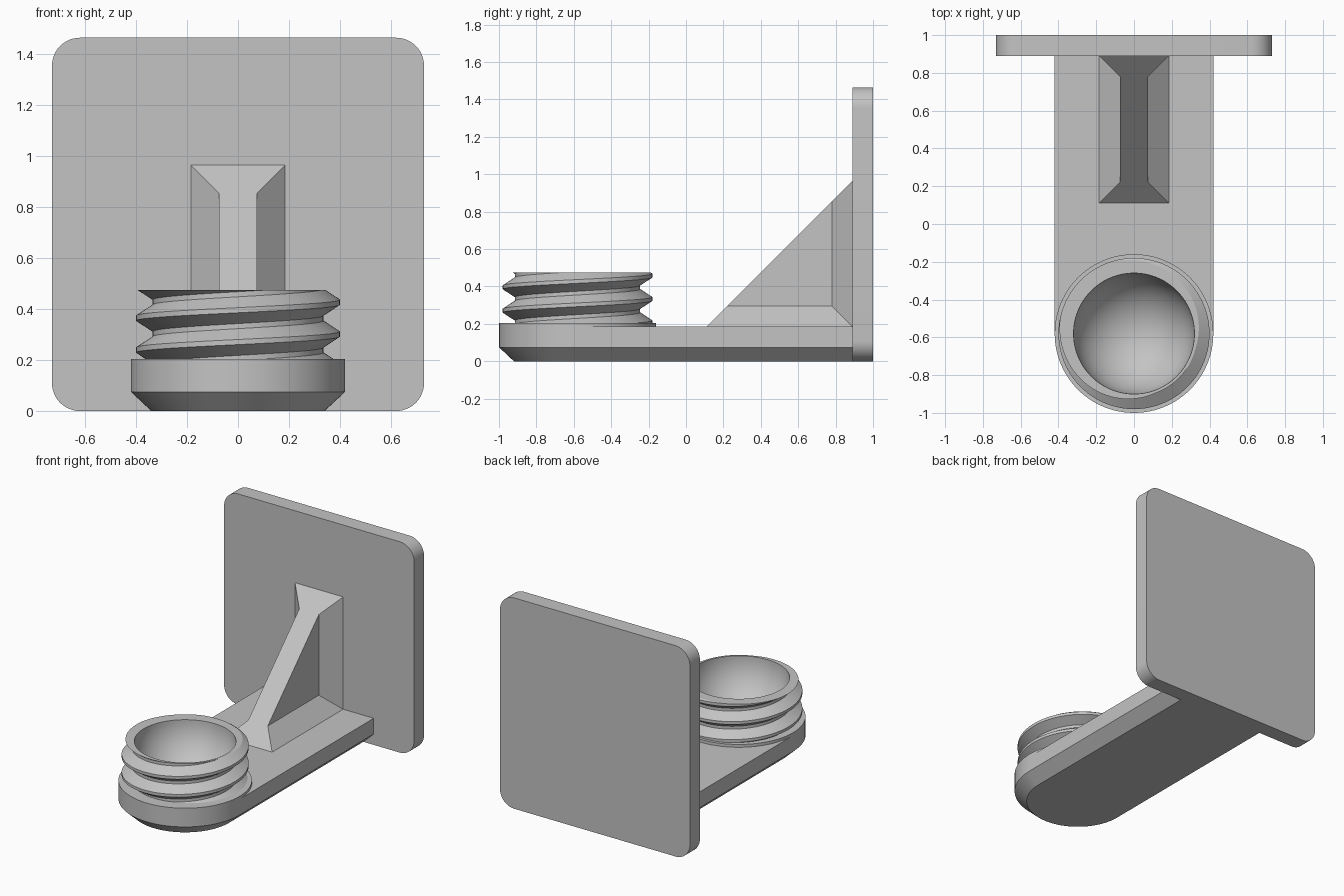
import bpy, bmesh, math

if "Cube" in bpy.data.objects:
    bpy.data.objects.remove(bpy.data.objects["Cube"])

grey = bpy.data.materials.new("light_grey")
grey.diffuse_color = (0.55, 0.55, 0.55, 1)
grey.use_nodes = True
grey.node_tree.nodes["Principled BSDF"].inputs["Base Color"].default_value = grey.diffuse_color
CY = -0.58          # y of the socket centre


def finish(name, bm):
    bmesh.ops.remove_doubles(bm, verts=bm.verts, dist=1e-5)
    bmesh.ops.dissolve_degenerate(bm, edges=bm.edges, dist=1e-5)
    bmesh.ops.recalc_face_normals(bm, faces=bm.faces)
    me = bpy.data.meshes.new(name)
    bm.to_mesh(me)
    bm.free()
    me.materials.append(grey)
    ob = bpy.data.objects.new(name, me)
    bpy.context.collection.objects.link(ob)
    bpy.ops.object.select_all(action='DESELECT')
    ob.select_set(True)
    bpy.context.view_layer.objects.active = ob
    bpy.ops.object.shade_smooth_by_angle(angle=math.radians(28))
    return ob


def loft(name, rings):
    """Closed solid through matching rings of points."""
    bm = bmesh.new()
    vs = [[bm.verts.new(p) for p in r] for r in rings]
    n = len(vs[0])
    for a, b in zip(vs, vs[1:]):
        for i in range(n):
            j = (i + 1) % n
            bm.faces.new((a[i], a[j], b[j], b[i]))
    bm.faces.new(vs[0][::-1])
    bm.faces.new(vs[-1])
    return finish(name, bm)


def arc(cx, cy, r, a0, a1, n):
    return [(cx + r * math.cos(a0 + (a1 - a0) * i / n),
             cy + r * math.sin(a0 + (a1 - a0) * i / n)) for i in range(n + 1)]


# Back plate with rounded corners
R, W, H = 0.11, 0.73, 1.465
outline = []
for k, (x, z) in enumerate([(W - R, H - R), (R - W, H - R), (R - W, R), (W - R, R)]):
    outline += arc(x, z, R, k * math.pi / 2, (k + 1) * math.pi / 2, 12)
loft("back_plate", [[(x, y, z) for x, z in outline] for y in (0.89, 1.0)])


# Arm with round front end and chamfered underside
def stadium(r, z):
    return [(x, y, z) for x, y in [(r, 0.89), (-r, 0.89)]
            + arc(0, CY, r, math.pi, 2 * math.pi, 48)]


arm = loft("arm", [stadium(0.34, 0), stadium(0.42, 0.075), stadium(0.42, 0.185)])

# Raised collar under the thread
ring = arc(0, CY, 0.42, 0, 2 * math.pi, 96)[:-1]
collar = loft("collar", [[(x, y, z) for x, y in ring] for z in (0.185, 0.205)])

# Rib with 45 degree flares where it meets the arm and plate
bm = bmesh.new()
side = {}
for s in (-1, 1):
    inner = [(0.22, 0.295), (0.78, 0.295), (0.78, 0.855)]
    outer = [(0.11, 0.185), (0.89, 0.185), (0.89, 0.965)]
    i = [bm.verts.new((s * 0.075, y, z)) for y, z in inner]
    o = [bm.verts.new((s * 0.185, y, z)) for y, z in outer]
    bm.faces.new(i)
    bm.faces.new((i[0], i[1], o[1], o[0]))
    bm.faces.new((i[1], i[2], o[2], o[1]))
    side[s] = (i, o)
(li, lo), (ri, ro) = side[-1], side[1]
bm.faces.new((lo[0], ro[0], ri[0], ri[2], ro[2], lo[2], li[2], li[0]))
bm.faces.new((lo[0], lo[1], ro[1], ro[0]))
bm.faces.new((lo[1], lo[2], ro[2], ro[1]))
finish("rib", bm)

# Threaded socket: helical outside, flat rim, spherical bowl inside
PITCH, CREST, ROOT, FLAT = 0.125, 0.40, 0.335, 0.01
ZLO, ZHI, BOWL, N = 0.195, 0.475, 0.32, 120


def thread_radius(z, shift):
    d = abs((z - shift + PITCH / 2) % PITCH - PITCH / 2)   # distance from crest
    t = (d - FLAT) / (PITCH / 2 - 2 * FLAT)
    return CREST + (ROOT - CREST) * min(1, max(0, t))


def column(theta):
    shift = 0.302 + PITCH * theta / (2 * math.pi)
    pts = [(0, 0.1), (ROOT, 0.1)]
    for k in range(-3, 4):
        for off in (-FLAT, FLAT, PITCH / 2 - FLAT, PITCH / 2 + FLAT):
            z = min(ZHI, max(ZLO, shift + k * PITCH + off))
            pts.append((thread_radius(z, shift), z))
    for j in range(25):
        a = j / 24 * math.pi / 2
        pts.append((BOWL * math.cos(a), ZHI - BOWL * math.sin(a)))
    return [(r * math.cos(theta), CY + r * math.sin(theta), z) for r, z in pts]


bm = bmesh.new()
cols = [[bm.verts.new(p) for p in column(2 * math.pi * i / N)] for i in range(N + 1)]
for a, b in zip(cols, cols[1:]):
    for j in range(len(a) - 1):
        bm.faces.new((a[j], b[j], b[j + 1], a[j + 1]))
finish("threaded_socket", bm)

# Clear the bowl space out of the arm and collar
bpy.ops.mesh.primitive_uv_sphere_add(segments=64, ring_count=32, radius=BOWL + 0.004,
                                     location=(0, CY, ZHI))
cutter = bpy.context.object
cutter.name = "bowl_cutter"
cutter.hide_render = True
cutter.hide_set(True)
for ob in (arm, collar):
    m = ob.modifiers.new("bowl_cut", 'BOOLEAN')
    m.operation = 'DIFFERENCE'
    m.solver = 'EXACT'
    m.object = cutter
